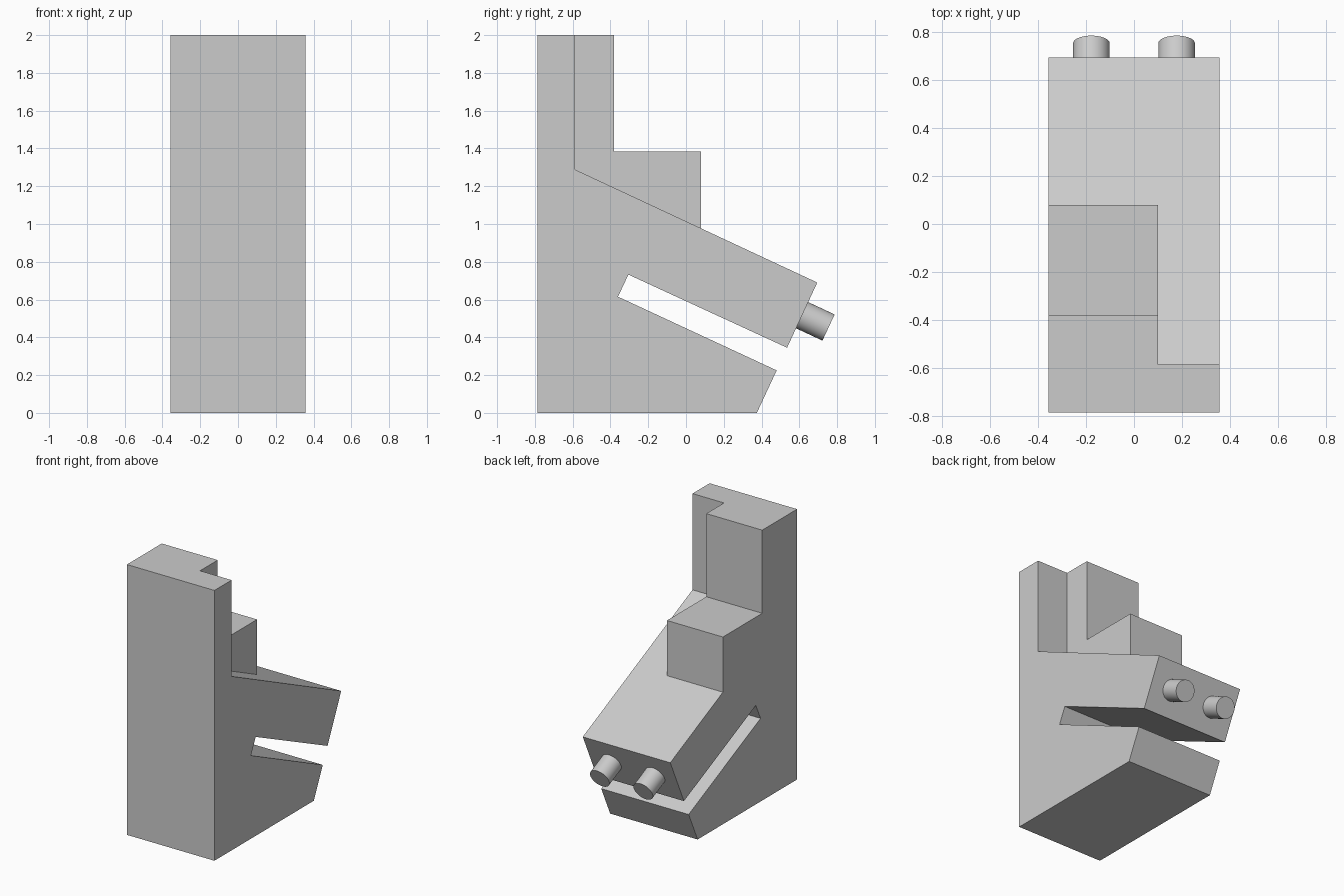
import bpy, bmesh, math
from mathutils import Matrix, Vector

cube = bpy.data.objects.get("Cube")
if cube:
    bpy.data.objects.remove(cube, do_unlink=True)

HALF = 0.358                      # half width of the block
TILT = math.radians(25)           # downward slope of the arm
AXIS = Vector((0, math.cos(TILT), -math.sin(TILT)))

grey = bpy.data.materials.new("light grey")
grey.use_nodes = True
grey.diffuse_color = (0.6, 0.6, 0.6, 1)
grey.node_tree.nodes["Principled BSDF"].inputs["Base Color"].default_value = (0.6, 0.6, 0.6, 1)


def add_object(name, bm):
    bmesh.ops.recalc_face_normals(bm, faces=bm.faces[:])
    mesh = bpy.data.meshes.new(name)
    bm.to_mesh(mesh)
    bm.free()
    mesh.materials.append(grey)
    obj = bpy.data.objects.new(name, mesh)
    bpy.context.collection.objects.link(obj)
    return obj


def extrude_profile(name, profile, x0, x1):
    """Extrude a (y, z) outline from x0 to x1."""
    bm = bmesh.new()
    face = bm.faces.new([bm.verts.new((x0, y, z)) for y, z in profile])
    new = bmesh.ops.extrude_face_region(bm, geom=[face])["geom"]
    verts = [v for v in new if isinstance(v, bmesh.types.BMVert)]
    bmesh.ops.translate(bm, verts=verts, vec=(x1 - x0, 0, 0))
    return add_object(name, bm)


# Body: upright column, sloping arm, slot and foot
body = extrude_profile("body", [
    (-0.787, 0), (0.375, 0), (0.48, 0.225), (-0.36, 0.615), (-0.305, 0.732),
    (0.535, 0.345), (0.695, 0.69), (-0.587, 1.288), (-0.587, 2), (-0.787, 2),
], -HALF, HALF)

# Stepped block on one side, sunk into the body and joined to it
step = extrude_profile("step_block", [
    (-0.68, 1.1), (0.08, 0.85), (0.08, 1.385), (-0.38, 1.385), (-0.38, 2), (-0.68, 2),
], -HALF, 0.1)
union = body.modifiers.new("join step", 'BOOLEAN')
union.operation = 'UNION'
union.solver = 'EXACT'
union.object = step
bpy.context.view_layer.objects.active = body
body.select_set(True)
bpy.ops.object.modifier_apply(modifier=union.name)
bpy.data.objects.remove(step, do_unlink=True)

# Two round pegs on the end of the arm
SINK, LENGTH = 0.02, 0.154
for name, x in (("left_peg", 0.178), ("right_peg", -0.178)):
    bm = bmesh.new()
    centre = Vector((x, 0.615, 0.517)) + AXIS * (LENGTH - SINK) / 2
    turn = AXIS.to_track_quat('Z', 'X').to_matrix().to_4x4()
    bmesh.ops.create_cone(bm, cap_ends=True, segments=48, radius1=0.0765, radius2=0.0765,
                          depth=LENGTH + SINK, matrix=Matrix.Translation(centre) @ turn)
    peg = add_object(name, bm)
    bpy.ops.object.select_all(action='DESELECT')
    peg.select_set(True)
    bpy.context.view_layer.objects.active = peg
    bpy.ops.object.shade_smooth_by_angle(angle=math.radians(30))
